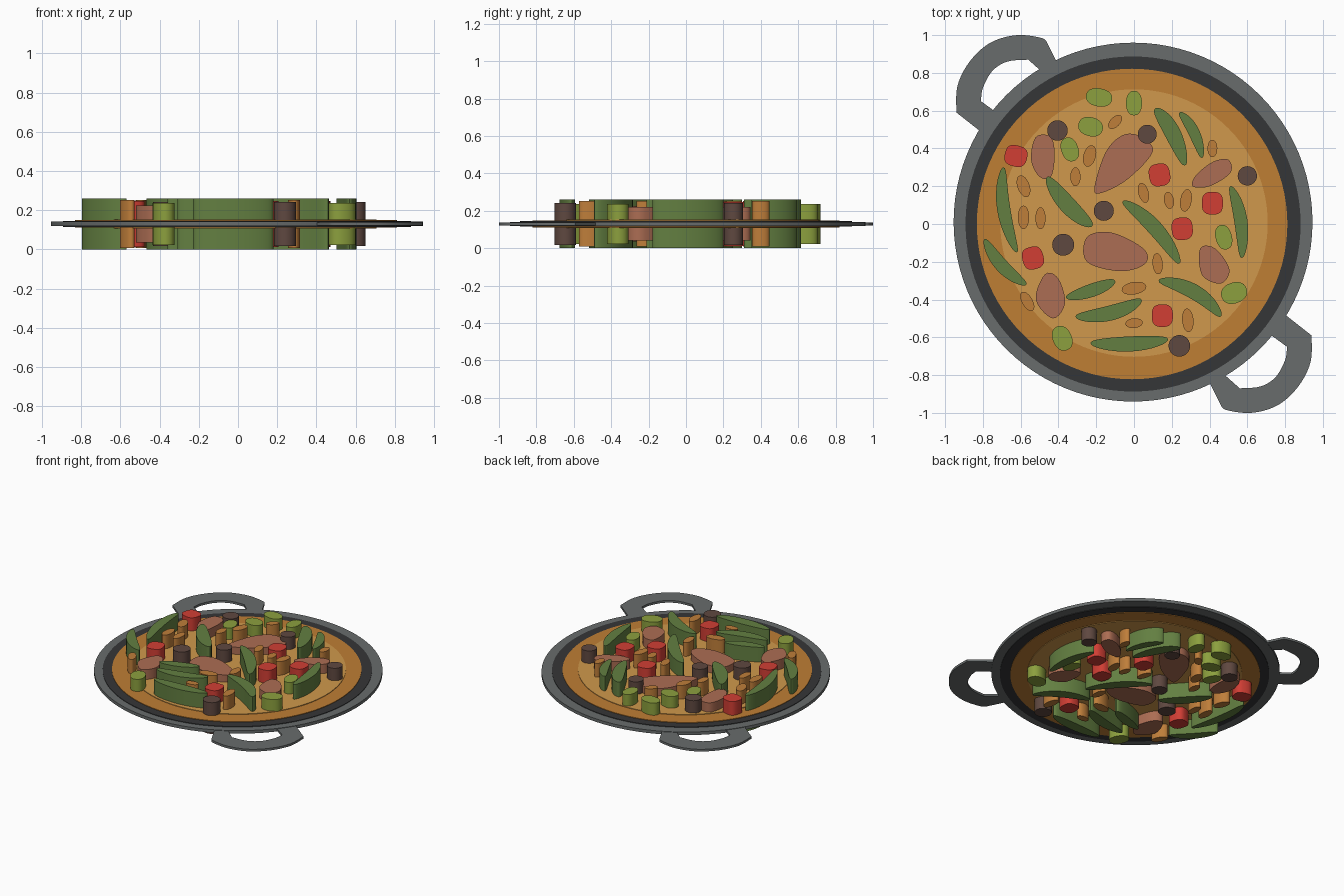
import bpy
import bmesh
import math
from mathutils import Vector

cube = bpy.data.objects.get("Cube")
if cube:
    bpy.data.objects.remove(cube, do_unlink=True)

MID = 0.13  # every part is a slab centred on this height


def make_material(name, code):
    """Flat material from a hex colour, converted to linear."""
    channels = [int(code[i:i + 2], 16) / 255 for i in (0, 2, 4)]
    linear = [c / 12.92 if c < 0.04 else ((c + 0.055) / 1.055) ** 2.4 for c in channels]
    mat = bpy.data.materials.new(name)
    mat.use_nodes = True
    mat.diffuse_color = (*linear, 1)
    mat.node_tree.nodes["Principled BSDF"].inputs["Base Color"].default_value = (*linear, 1)
    return mat


def slab(name, outline, half, mat):
    """Extrude a closed outline equally above and below the middle height."""
    bm = bmesh.new()
    base = bm.faces.new([bm.verts.new((p[0], p[1], MID - half)) for p in outline])
    grown = bmesh.ops.extrude_face_region(bm, geom=[base])
    top = [g for g in grown["geom"] if isinstance(g, bmesh.types.BMVert)]
    bmesh.ops.translate(bm, verts=top, vec=(0, 0, 2 * half))
    bmesh.ops.recalc_face_normals(bm, faces=bm.faces[:])
    mesh = bpy.data.meshes.new(name)
    bm.to_mesh(mesh)
    bm.free()
    mesh.materials.append(mat)
    obj = bpy.data.objects.new(name, mesh)
    bpy.context.collection.objects.link(obj)
    bpy.ops.object.select_all(action="DESELECT")
    obj.select_set(True)
    bpy.context.view_layer.objects.active = obj
    bpy.ops.object.shade_smooth_by_angle(angle=math.radians(35))
    return obj


def oval(x, y, rx, ry, turn=0, power=1.0, steps=28):
    """Turned ellipse; a power below one makes it boxier."""
    pts = []
    a = math.radians(turn)
    for i in range(steps):
        t = math.tau * i / steps
        c, s = math.cos(t), math.sin(t)
        u = rx * math.copysign(abs(c) ** power, c)
        v = ry * math.copysign(abs(s) ** power, s)
        pts.append((x + u * math.cos(a) - v * math.sin(a), y + u * math.sin(a) + v * math.cos(a)))
    return pts


def rounded(points, steps=5, closed=True):
    """Smooth curve through the given points."""
    p = [Vector(q) for q in points]
    n = len(p)
    out = []
    for i in range(n if closed else n - 1):
        if closed:
            a, b, c, d = (p[(i + k) % n] for k in (-1, 0, 1, 2))
        else:
            a, b, c, d = (p[min(max(i + k, 0), n - 1)] for k in (-1, 0, 1, 2))
        for j in range(steps):
            t = j / steps
            out.append(0.5 * (2 * b + (c - a) * t + (2 * a - 5 * b + 4 * c - d) * t ** 2
                              + (3 * b - a - 3 * c + d) * t ** 3))
    if not closed:
        out.append(p[-1])
    return out


def bean_outline(start, middle, end, width, steps=16):
    """Curved pod through three points, narrowing to both tips."""
    a, m, e = Vector(start), Vector(middle), Vector(end)
    ctrl = 2 * m - (a + e) / 2
    left, right = [], []
    for i in range(steps + 1):
        t = (1 - math.cos(math.pi * i / steps)) / 2
        p = a * (1 - t) ** 2 + ctrl * 2 * t * (1 - t) + e * t ** 2
        d = ((ctrl - a) * (1 - t) + (e - ctrl) * t).normalized()
        off = Vector((-d.y, d.x)) * width / 2 * math.sin(math.pi * t) ** 0.45
        left.append(p + off)
        right.append(p - off)
    return left + right[-2:0:-1]


steel = make_material("grey steel", "686C6C")
iron = make_material("dark iron", "353637")
sauce = make_material("deep orange sauce", "BF7E34")
rice = make_material("golden rice", "D0994C")
green = make_material("bean green", "637F41")
lime = make_material("pea green", "8CA03E")
meat = make_material("pinkish meat", "AC6D53")
amber = make_material("amber", "BF7E3A")
red = make_material("pepper red", "D13E34")
brown = make_material("olive brown", "5F4840")

# Pan and its filling, stacked as thin discs
slab("pan_rim", oval(-.005, .01, .95, .95, steps=96), .011, steel)
slab("pan_inside", oval(-.005, 0, .887, .887, steps=96), .015, iron)
slab("sauce_layer", oval(-.01, 0, .822, .822, steps=96), .019, sauce)
slab("rice_layer", oval(0, .005, .708, .708, steps=96), .023, rice)

# Loop handles, one the half-turn of the other
outer = rounded([(-.94, .59), (-.935, .73), (-.87, .86), (-.76, .96), (-.62, 1), (-.49, .985), (-.46, .96)],
                closed=False)
inner = rounded([(-.56, .87), (-.67, .86), (-.75, .81), (-.80, .72), (-.81, .65)], closed=False)
handle = [(-.80, .48)] + outer + [(-.40, .84), (-.47, .79)] + inner + [(-.70, .57)]
for side, sign in (("left", -1), ("right", 1)):
    slab("handle_" + side, [(sign * p[0], sign * p[1]) for p in handle], .008, steel)

# Green beans: start, middle, end, width
beans = [
    ((.11, .61), (.2, .49), (.27, .31), .085), ((.24, .59), (.315, .49), (.36, .35), .06),
    ((-.46, .25), (-.35, .1), (-.22, -.01), .09), ((-.69, .3), (-.69, .08), (-.62, -.15), .07),
    ((-.79, -.08), (-.7, -.22), (-.57, -.32), .07), ((-.06, .12), (.11, -.02), (.24, -.21), .08),
    ((.51, .2), (.565, .02), (.57, -.18), .07), ((-.36, -.39), (-.22, -.35), (-.1, -.3), .07),
    ((-.31, -.49), (-.12, -.47), (.04, -.4), .08), ((.13, -.3), (.32, -.36), (.46, -.49), .08),
    ((-.23, -.63), (-.02, -.635), (.18, -.61), .08),
]
for i, b in enumerate(beans):
    slab(f"green_bean_{i}", bean_outline(*b), .13, green)

# Meat chunks: half height and outline
chunks = [
    (.09, [(-.52, .46), (-.44, .46), (-.42, .36), (-.44, .25), (-.5, .25), (-.545, .34)]),
    (.075, [(-.06, .47), (.03, .465), (.1, .385), (-.03, .24), (-.17, .165), (-.21, .19), (-.15, .38)]),
    (.09, [(.31, .2), (.4, .2), (.51, .27), (.5, .34), (.42, .33), (.33, .26)]),
    (.075, [(-.25, -.07), (-.12, -.045), (.05, -.13), (.06, -.21), (-.07, -.25), (-.25, -.2)]),
    (.09, [(.35, -.13), (.43, -.13), (.505, -.24), (.46, -.315), (.36, -.27)]),
    (.095, [(-.47, -.265), (-.4, -.29), (-.365, -.42), (-.43, -.5), (-.52, -.4)]),
]
for i, (half, outline) in enumerate(chunks):
    slab(f"meat_chunk_{i}", rounded(outline), half, meat)

# Broad beans: centre, radii, turn
for i, b in enumerate([
        (-.185, .67, .07, .048, -10), (0, .64, .042, .065), (-.23, .515, .066, .05, -15),
        (-.34, .395, .045, .065, 20), (.475, -.07, .043, .066, 15), (.53, -.365, .07, .055, 20),
        (-.38, -.605, .05, .068, 25)]):
    slab(f"broad_bean_{i}", oval(*b, power=.9), .107, lime)

# Small amber pieces: centre, turn, radii
for i, (x, y, turn, rx, ry) in enumerate([
        (-.1, .54, -45, .026, .045), (-.235, .36, -15, .033, .058), (-.31, .25, 0, .027, .05),
        (-.585, .2, 20, .032, .06), (.415, .4, 0, .026, .046), (.05, .165, 15, .027, .054),
        (.185, .125, 10, .026, .045), (.275, .125, -10, .03, .06), (-.585, .035, 0, .03, .062),
        (-.495, .03, 0, .027, .058), (.125, -.21, 5, .027, .056), (0, -.34, -80, .033, .066),
        (0, -.525, -85, .026, .046), (-.565, -.41, 30, .028, .057), (.285, -.51, 5, .03, .063)]):
    slab(f"amber_piece_{i}", oval(x, y, rx, ry, turn), .122, amber)

# Red pepper cubes
for i, (x, y, turn) in enumerate([(-.625, .36, 75), (.135, .26, 10), (.415, .11, 0),
                                  (.255, -.025, 5), (-.535, -.18, 15), (.15, -.485, 0)]):
    slab(f"pepper_piece_{i}", oval(x, y, .056, .06, turn, .72), .118, red)

# Round olives
for i, (x, y, r) in enumerate([(-.405, .495, .054), (.07, .475, .05), (.6, .255, .051),
                               (-.16, .07, .053), (-.375, -.11, .058), (.24, -.645, .057)]):
    slab(f"olive_{i}", oval(x, y, r, r), .113, brown)
